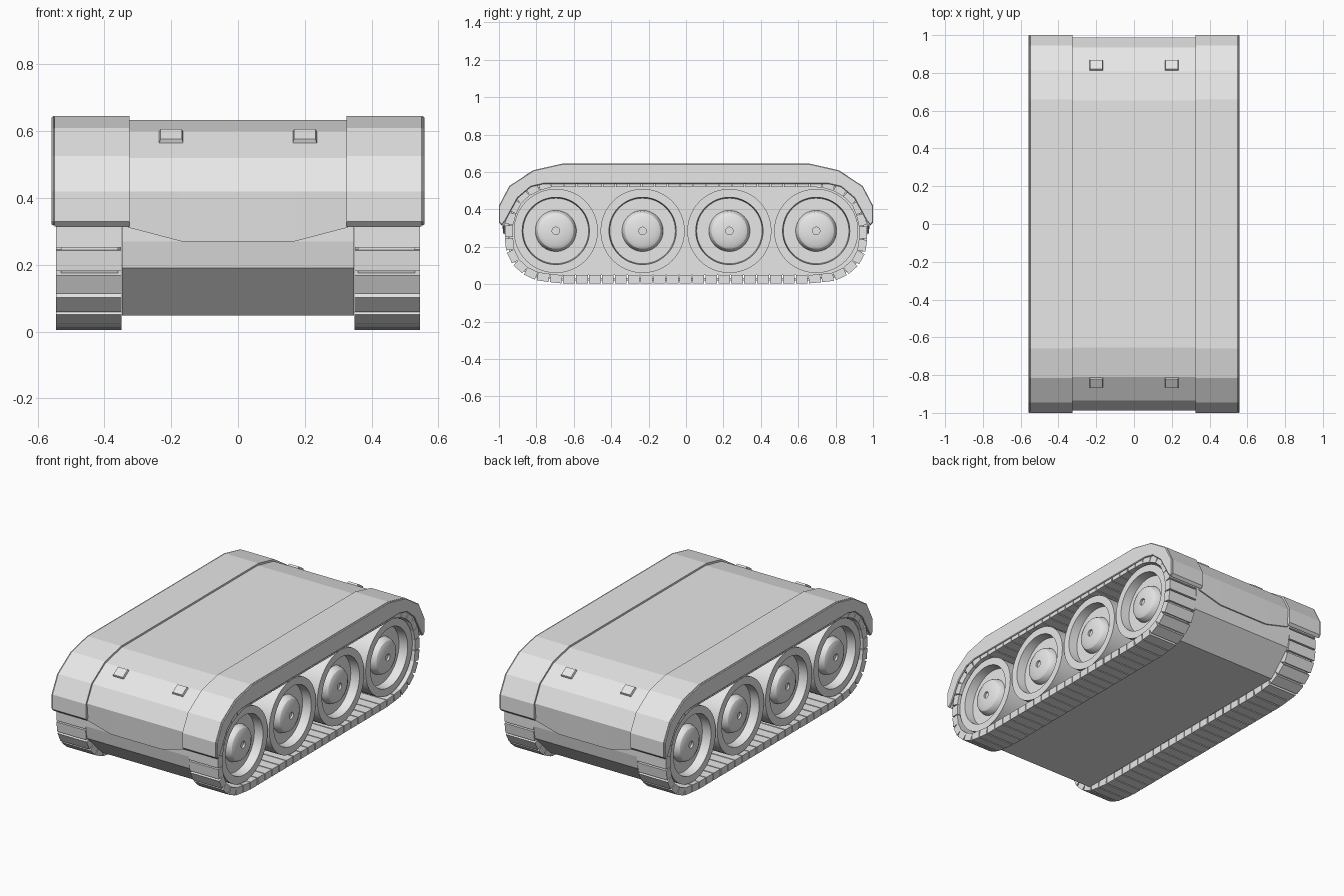
import bpy, bmesh, math
from mathutils import Vector, Matrix

cube = bpy.data.objects.get("Cube")
if cube:
    bpy.data.objects.remove(cube, do_unlink=True)

grey = bpy.data.materials.new("plain_grey")
grey.use_nodes = True
grey.diffuse_color = (0.8, 0.8, 0.8, 1)
grey.node_tree.nodes["Principled BSDF"].inputs["Base Color"].default_value = (0.8, 0.8, 0.8, 1)


def finish(name, bm, mirror=False, bevel=0, smooth=False):
    """Turn a bmesh into a named object."""
    bmesh.ops.recalc_face_normals(bm, faces=bm.faces)
    mesh = bpy.data.meshes.new(name)
    bm.to_mesh(mesh)
    bm.free()
    mesh.materials.append(grey)
    obj = bpy.data.objects.new(name, mesh)
    bpy.context.collection.objects.link(obj)
    if smooth:
        bpy.ops.object.select_all(action='DESELECT')
        obj.select_set(True)
        bpy.context.view_layer.objects.active = obj
        bpy.ops.object.shade_smooth_by_angle(angle=math.radians(30))
    if bevel:
        mod = obj.modifiers.new("Bevel", 'BEVEL')
        mod.width = bevel
        mod.segments = 1
        mod.limit_method = 'ANGLE'
        mod.angle_limit = math.radians(60)
    if mirror:
        obj.modifiers.new("Mirror", 'MIRROR')
    return obj


def both_ends(half):
    """Extend a front-half (y, z) outline to the back."""
    return [(-y, z) for y, z in half] + [(y, z) for y, z in reversed(half)]


def prism(outline, stations, adjust=None):
    """Extrude a closed (y, z) outline through several x stations."""
    bm = bmesh.new()
    rings = []
    for x in stations:
        pts = [(x, y, adjust(x, z) if adjust else z) for y, z in outline]
        rings.append([bm.verts.new(p) for p in pts])
    for a, b in zip(rings, rings[1:]):
        for i in range(len(a)):
            j = (i + 1) % len(a)
            bm.faces.new((a[i], a[j], b[j], b[i]))
    bm.faces.new(rings[0])
    bm.faces.new(rings[-1])
    return bm


# Upper hull, with a lower lip that dips in the middle
LIP = 0.27
upper = [(0.978, LIP), (0.988, 0.42), (0.935, 0.52), (0.81, 0.6), (0.655, 0.634)]
finish("upper_hull", prism(both_ends(upper), (-0.33, -0.17, 0.17, 0.33),
       lambda x, z: 0.312 if z == LIP and abs(x) > 0.2 else z))

# Lower hull tub
tub = [(0.81, 0.048), (0.955, 0.19), (0.97, 0.27), (0.97, 0.33), (0.86, 0.5), (0.72, 0.56)]
finish("lower_hull", prism(both_ends(tub), (-0.348, 0.348)))

# Fenders and the side skirts hanging over the tracks
outer = [(1.0, 0.33), (1.0, 0.42), (0.945, 0.525), (0.815, 0.61), (0.66, 0.645)]
fender_in = [(0.985, 0.315), (0.975, 0.35), (0.935, 0.46), (0.855, 0.54), (0.73, 0.568)]
skirt_in = [(0.985, 0.315), (0.965, 0.34), (0.90, 0.46), (0.83, 0.52), (0.76, 0.537)]


def arch(inner):
    return both_ends(outer) + both_ends(inner)[::-1]


finish("fenders", prism(arch(fender_in), (0.325, 0.549)), mirror=True)
bm = prism(arch(skirt_in), (0.548, 0.558))
finish("side_skirts", bm, mirror=True, bevel=0.004)

# Lamp blocks on the sloping ends
slope = math.atan2(0.08, 0.125)
for end, label in ((-1, "front"), (1, "back")):
    bm = bmesh.new()
    bmesh.ops.create_cube(bm, size=1)
    bmesh.ops.scale(bm, vec=(0.08, 0.07, 0.024), verts=bm.verts)
    for v in bm.verts:
        if v.co.z > 0:
            v.co.x *= 0.8
            v.co.y *= 0.8
    place = Matrix.Translation((0.2, end * 0.839, 0.581)) @ Matrix.Rotation(-end * slope, 4, 'X')
    bmesh.ops.transform(bm, matrix=place, verts=bm.verts)
    finish(label + "_lamps", bm, mirror=True)

# Road wheels, turned from a (radius, x) profile
wheel = [(0, 0.35), (0.215, 0.35), (0.225, 0.36), (0.225, 0.53), (0.18, 0.53),
         (0.175, 0.475), (0.11, 0.475), (0.106, 0.495), (0.095, 0.512), (0.075, 0.522),
         (0.02, 0.522), (0.02, 0.51), (0, 0.51)]
for n in range(4):
    y = (n - 1.5) * 0.464
    bm = bmesh.new()
    verts = [bm.verts.new((x, y, 0.285 + r)) for r, x in wheel]
    edges = [bm.edges.new(pair) for pair in zip(verts, verts[1:])]
    bmesh.ops.spin(bm, geom=verts + edges, cent=(0, y, 0.285), axis=(1, 0, 0),
                   angle=math.tau, steps=48)
    bmesh.ops.remove_doubles(bm, verts=bm.verts, dist=0.0001)
    finish("road_wheel_%d" % (n + 1), bm, mirror=True, smooth=True)

# Track links laid along a closed path
half = [(0.66, 0.026), (0.79, 0.04), (0.865, 0.075), (0.92, 0.13), (0.947, 0.2),
        (0.947, 0.34), (0.905, 0.44), (0.83, 0.51), (0.72, 0.542)]
path = [Vector((0, y, z)) for y, z in both_ends(half)]
path.append(path[0])
spans = [(b - a).length for a, b in zip(path, path[1:])]
total = sum(spans)


def along(s):
    s %= total
    for a, b, d in zip(path, path[1:], spans):
        if s <= d:
            return a.lerp(b, s / d)
        s -= d
    return path[-1]


LINKS = 64
bm = bmesh.new()
for i in range(LINKS):
    p, q = along(total * i / LINKS), along(total * (i + 1) / LINKS)
    d = q - p
    place = (Matrix.Translation((p + q) / 2 + Vector((0.447, 0, 0)))
             @ Matrix.Rotation(math.atan2(d.z, d.y), 4, 'X')
             @ Matrix.Diagonal((0.196, d.length - 0.006, 0.044, 1)))
    bmesh.ops.create_cube(bm, size=1, matrix=place)
finish("track_links", bm, mirror=True)

# Thin belt joining the links
bm = bmesh.new()
ring = path[:-1]
rows = [[bm.verts.new((x, p.y, p.z)) for p in ring] for x in (0.36, 0.53)]
for i in range(len(ring)):
    j = (i + 1) % len(ring)
    bm.faces.new((rows[0][i], rows[0][j], rows[1][j], rows[1][i]))
belt = finish("track_belt", bm, mirror=True)
solid = belt.modifiers.new("Solidify", 'SOLIDIFY')
solid.thickness = 0.012
solid.offset = 0
